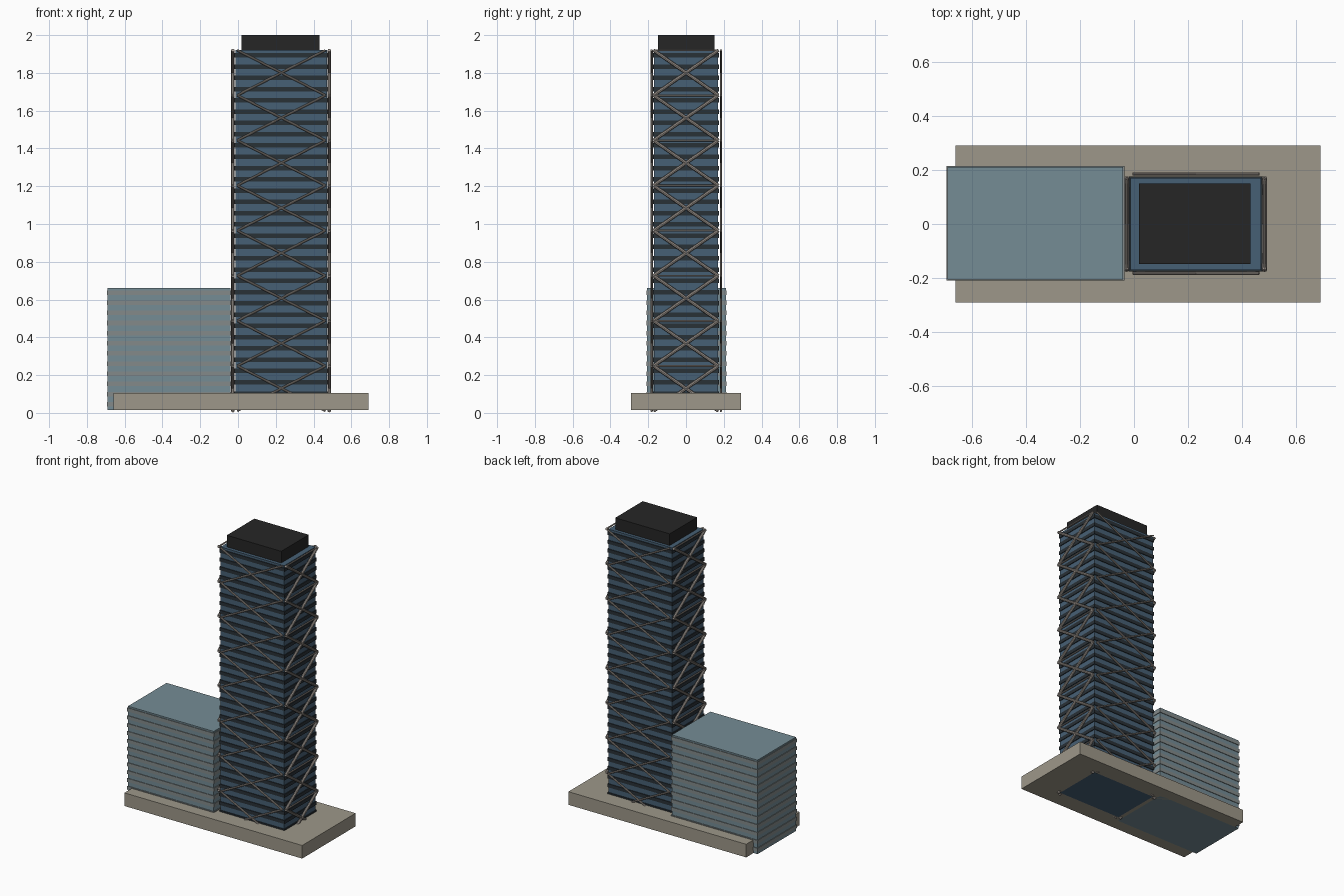
import bpy, bmesh
from mathutils import Vector, Matrix

if "Cube" in bpy.data.objects:
    bpy.data.objects.remove(bpy.data.objects["Cube"])


def material(name, rgb):
    m = bpy.data.materials.new(name)
    m.diffuse_color = [(c / 255) ** 2.2 for c in rgb] + [1]
    m.use_nodes = True
    m.node_tree.nodes["Principled BSDF"].inputs["Base Color"].default_value = m.diffuse_color
    return m


GLASS = material("tower_glass", (72, 96, 116))
DARK = material("dark_spandrel", (45, 52, 57))
STEEL = material("brace_steel", (160, 152, 145))
STONE = material("stone", (156, 150, 136))
PALE = material("annex_glass", (116, 139, 148))
PALE_BAND = material("annex_band", (130, 137, 137))
BLACK = material("roof_black", (42, 42, 42))


def finish(name, bm, mat):
    me = bpy.data.meshes.new(name)
    bm.to_mesh(me)
    bm.free()
    me.materials.append(mat)
    ob = bpy.data.objects.new(name, me)
    bpy.context.collection.objects.link(ob)
    return ob


def add_box(bm, x0, x1, y0, y1, z0, z1):
    m = Matrix.Translation(((x0 + x1) / 2, (y0 + y1) / 2, (z0 + z1) / 2))
    bmesh.ops.create_cube(bm, size=1, matrix=m @ Matrix.Diagonal((x1 - x0, y1 - y0, z1 - z0, 1)))


def box(name, mat, *dims):
    bm = bmesh.new()
    add_box(bm, *dims)
    return finish(name, bm, mat)


def floors(name, mat, x0, x1, y0, y1, z0, pitch, count, height):
    bm = bmesh.new()
    for i in range(count):
        z = z0 + i * pitch
        add_box(bm, x0, x1, y0, y1, z, z + height)
    return finish(name, bm, mat)


def add_bar(bm, a, b, r):
    a, b = Vector(a), Vector(b)
    d = b - a
    m = Matrix.Translation((a + b) / 2) @ d.to_track_quat('Z', 'Y').to_matrix().to_4x4()
    bmesh.ops.create_cone(bm, cap_ends=True, segments=8, radius1=r, radius2=r,
                          depth=d.length, matrix=m)


# plinth
box("plinth", STONE, -0.66, 0.69, -0.29, 0.29, 0.015, 0.105)

# main tower: glass core with projecting floor bands
Z0, TOP, MODULES, FLOORS = 0.01, 1.92, 8, 32
pitch = (TOP - Z0) / FLOORS
box("tower_core", GLASS, -0.013, 0.470, -0.170, 0.170, 0.015, TOP)
floors("tower_bands", DARK, -0.018, 0.475, -0.175, 0.175, Z0 + pitch * 0.35, pitch, FLOORS, pitch * 0.4)
box("roof_plant", BLACK, 0.019, 0.432, -0.148, 0.150, TOP, 2.0)

# lower annex
box("annex_core", PALE, -0.690, -0.040, -0.206, 0.211, 0.015, 0.66)
ap = 0.645 / 12
floors("annex_bands", PALE_BAND, -0.694, -0.036, -0.210, 0.215, 0.015 + ap * 0.35, ap, 12, ap * 0.45)

# cross bracing on all four faces
step = (TOP - Z0) / MODULES
for name, u0, u1, planes, r, along_x in (
        ("long_face_braces", -0.004, 0.463, (-0.182, 0.185), 0.006, True),
        ("short_face_braces", -0.172, 0.172, (-0.027, 0.483), 0.009, False)):
    bm = bmesh.new()
    for p in planes:
        def at(u, z):
            return (u, p, z) if along_x else (p, u, z)
        for i in range(MODULES):
            za, zb = Z0 + i * step, Z0 + (i + 1) * step
            add_bar(bm, at(u0, za), at(u1, zb), r)
            add_bar(bm, at(u1, za), at(u0, zb), r)
            if not along_x:
                add_bar(bm, at(u0, zb), at(u1, zb), 0.005)
    finish(name, bm, STEEL)
